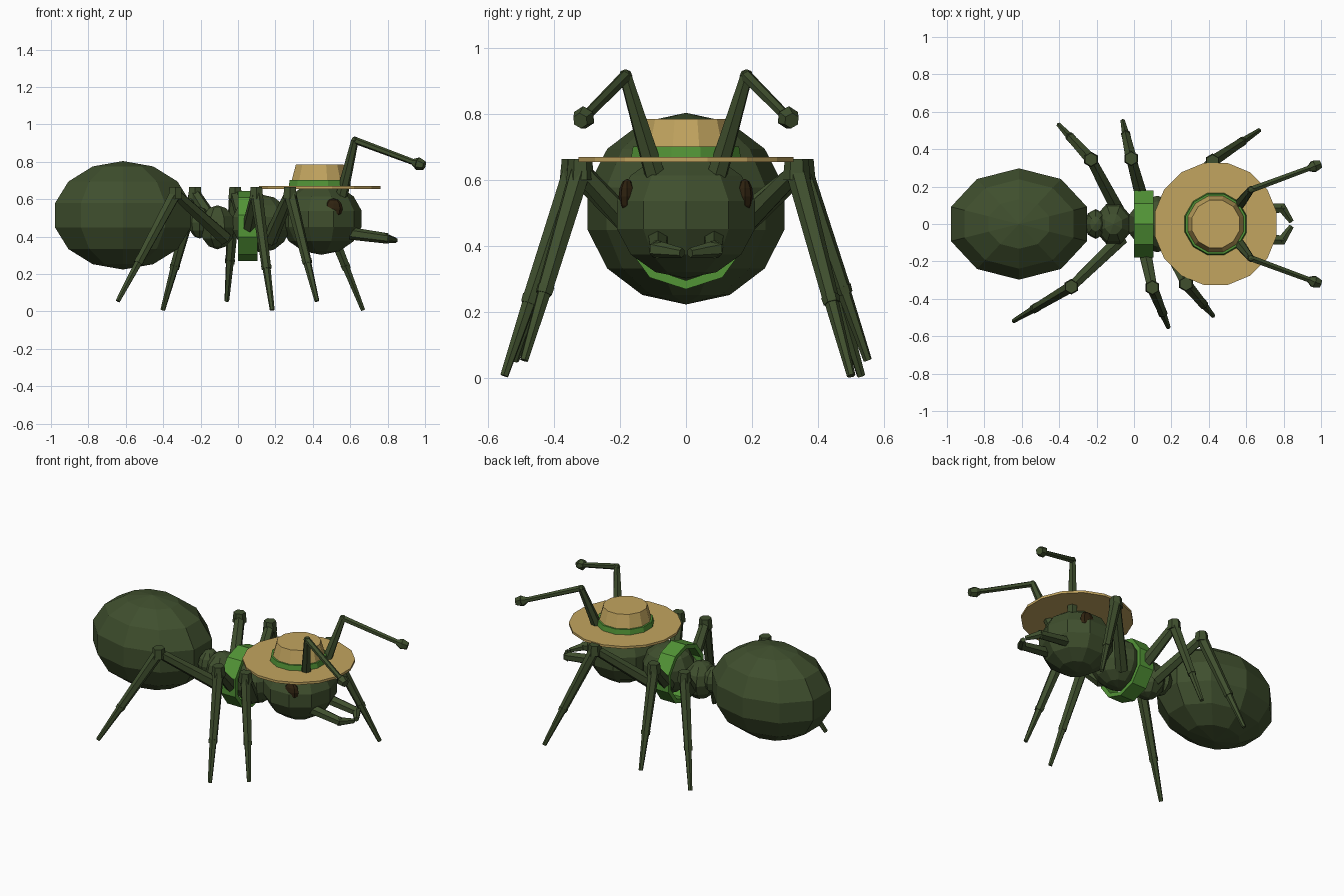
import bpy, bmesh, math
from mathutils import Vector, Matrix

if "Cube" in bpy.data.objects:
    bpy.data.objects.remove(bpy.data.objects["Cube"])


def material(name, rgb):
    m = bpy.data.materials.new(name)
    m.diffuse_color = (*rgb, 1)
    m.use_nodes = True
    m.node_tree.nodes["Principled BSDF"].inputs["Base Color"].default_value = m.diffuse_color
    return m


BODY = material("dark olive green", (0.050, 0.078, 0.027))
TAN = material("straw tan", (0.54, 0.375, 0.115))
GREEN = material("bright green", (0.084, 0.296, 0.037))
EYE = material("dark brown", (0.028, 0.016, 0.005))


def finish(bm, name, mat):
    bmesh.ops.recalc_face_normals(bm, faces=bm.faces[:])
    me = bpy.data.meshes.new(name)
    bm.to_mesh(me)
    bm.free()
    me.materials.append(mat)
    ob = bpy.data.objects.new(name, me)
    bpy.context.collection.objects.link(ob)
    return ob


def add_ball(bm, centre, radii, segs=10, rings=7, turn=0):
    mat = (Matrix.Translation(centre) @ Matrix.Diagonal((*radii, 1))
           @ Matrix.Rotation(math.radians(turn), 4, 'Z'))
    bmesh.ops.create_uvsphere(bm, u_segments=segs, v_segments=rings,
                              radius=1, matrix=mat)


def ball(name, centre, radii, mat=BODY, **kw):
    bm = bmesh.new()
    add_ball(bm, centre, radii, **kw)
    return finish(bm, name, mat)


def add_rod(bm, a, b, r1, r2, sides=6):
    a, b = Vector(a), Vector(b)
    d = b - a
    mat = Matrix.Translation((a + b) / 2) @ d.to_track_quat('Z', 'Y').to_matrix().to_4x4()
    bmesh.ops.create_cone(bm, cap_ends=True, segments=sides, radius1=r1,
                          radius2=r2, depth=d.length, matrix=mat)


def lathe(name, profile, sides, centre, mat, axis='Z', closed=False):
    """Revolve (radius, height) points about an axis."""
    bm = bmesh.new()
    loops = []
    for r, h in profile:
        loop = []
        for i in range(sides):
            t = 2 * math.pi * (i + 0.5) / sides
            u, v = r * math.cos(t), r * math.sin(t)
            p = (u, v, h) if axis == 'Z' else (h, u, v)
            loop.append(bm.verts.new(Vector(p) + Vector(centre)))
        loops.append(loop)
    pairs = list(zip(loops, loops[1:]))
    if closed:
        pairs.append((loops[-1], loops[0]))
    else:
        bm.faces.new(loops[0])
        bm.faces.new(loops[-1])
    for p, q in pairs:
        for i in range(sides):
            j = (i + 1) % sides
            bm.faces.new((p[i], p[j], q[j], q[i]))
    return finish(bm, name, mat)


# Body segments
ball("abdomen", (-0.615, 0, 0.514), (0.392, 0.305, 0.290))
ball("waist_node", (-0.205, 0, 0.475), (0.06, 0.08, 0.085), segs=8, rings=6)
ball("rear_thorax", (-0.11, 0, 0.45), (0.10, 0.115, 0.118), segs=8, rings=6, turn=22.5)
ball("front_thorax", (0.125, 0, 0.47), (0.165, 0.155, 0.155))
ball("head", (0.445, 0, 0.495), (0.222, 0.225, 0.192), turn=18)

# Collar band around the thorax
lathe("collar", [(0.187, 0), (0.187, 0.105), (0.160, 0.105), (0.160, 0)],
      10, (0, 0, 0.457), GREEN, axis='X', closed=True)

# Hat
HAT = (0.437, 0, 0)
lathe("hat_brim", [(0.332, 0.655), (0.332, 0.670)], 16, HAT, TAN)
lathe("hat_band", [(0.172, 0.668), (0.166, 0.702)], 12, HAT, GREEN)
lathe("hat_crown", [(0.158, 0.690), (0.132, 0.785)], 12, HAT, TAN)

for s, side in ((-1, "right"), (1, "left")):
    # Eye
    ball("eye_" + side, (0.51, s * 0.178, 0.55), (0.05, 0.026, 0.054),
         EYE, segs=8, rings=6)

    # Mandible: straight base with an inward hook
    bm = bmesh.new()
    add_rod(bm, (0.58, s * 0.085, 0.42), (0.80, s * 0.085, 0.39), 0.034, 0.028)
    add_rod(bm, (0.785, s * 0.095, 0.392), (0.842, s * 0.012, 0.38), 0.028, 0.015)
    finish(bm, "mandible_" + side, BODY)

    # Antenna: stalk, arm and knob
    bm = bmesh.new()
    elbow, tip = (0.625, s * 0.183, 0.915), (0.955, s * 0.305, 0.792)
    add_rod(bm, (0.555, s * 0.095, 0.62), elbow, 0.033, 0.020)
    add_ball(bm, elbow, (0.021,) * 3, segs=6, rings=4)
    add_rod(bm, elbow, tip, 0.019, 0.016)
    add_rod(bm, (0.935, s * 0.295, 0.799), (0.962, s * 0.308, 0.790), 0.018, 0.035)
    add_rod(bm, (0.962, s * 0.308, 0.790), (0.996, s * 0.320, 0.780), 0.035, 0.024)
    finish(bm, "antenna_" + side, BODY)

# Legs: hip, knee and foot of each
LEGS = {
    "rear_leg_right": ((-0.07, -0.08, 0.39), (-0.335, -0.335, 0.63), (-0.643, -0.518, 0.055)),
    "middle_leg_right": ((0.05, -0.11, 0.41), (0.098, -0.34, 0.63), (0.183, -0.55, 0.008)),
    "front_leg_right": ((0.17, -0.09, 0.38), (0.278, -0.32, 0.63), (0.422, -0.49, 0.055)),
    "rear_leg_left": ((-0.09, 0.08, 0.41), (-0.23, 0.345, 0.63), (-0.402, 0.53, 0.008)),
    "middle_leg_left": ((0.05, 0.11, 0.41), (-0.015, 0.35, 0.63), (-0.06, 0.55, 0.055)),
    "front_leg_left": ((0.17, 0.09, 0.38), (0.42, 0.335, 0.63), (0.668, 0.50, 0.008)),
}
for name, points in LEGS.items():
    hip, knee, foot = (Vector(p) for p in points)
    bm = bmesh.new()
    ankle = knee.lerp(foot, 0.63)
    down = (foot - knee).normalized()
    add_rod(bm, hip, knee, 0.040, 0.030)                              # thigh
    add_rod(bm, knee - Vector((0, 0, 0.03)), knee + Vector((0, 0, 0.034)), 0.042, 0.036)  # knee
    add_rod(bm, knee, ankle, 0.034, 0.025)                            # shin
    add_rod(bm, ankle - down * 0.012, ankle + down * 0.012, 0.028, 0.026)  # ankle
    add_rod(bm, ankle, foot, 0.022, 0.013)                            # foot
    finish(bm, name, BODY)
